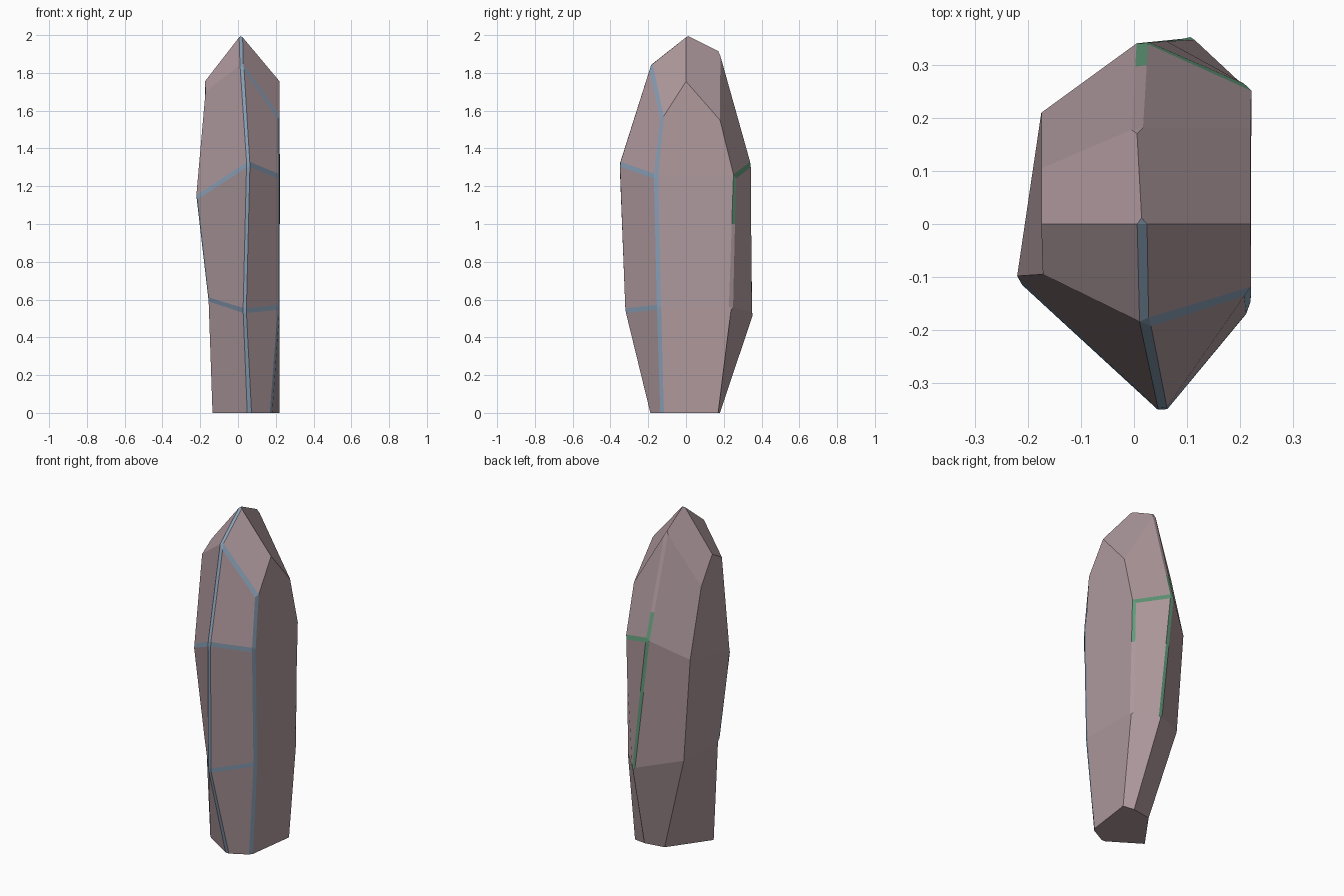
import bpy, bmesh
from mathutils import Vector

if "Cube" in bpy.data.objects:
    bpy.data.objects.remove(bpy.data.objects["Cube"])


def material(name, rgb):
    m = bpy.data.materials.new(name)
    m.diffuse_color = (*rgb, 1)
    m.use_nodes = True
    m.node_tree.nodes["Principled BSDF"].inputs["Base Color"].default_value = m.diffuse_color
    return m


mats = [material("dusty_pink_stone", (0.43, 0.32, 0.34)),
        material("pale_blue_edge", (0.25, 0.35, 0.47)),
        material("green_edge", (0.12, 0.32, 0.19))]

# Six ridges of the crystal, each from base to shoulder
ridges = {
    "F":  [(.06, -.195, 0), (.035, -.33, .54), (.055, -.36, 1.32), (.02, -.19, 1.85)],
    "RF": [(.18, -.13, 0), (.22, -.145, .56), (.22, -.16, 1.25), (.22, -.13, 1.56)],
    "RB": [(.22, .17, 0), (.22, .24, .56), (.22, .26, 1.25), (.22, .18, 1.55)],
    "B":  [(.15, .18, 0), (.105, .357, .53), (.015, .348, 1.32), (.005, .182, 1.91)],
    "LB": [(.03, .16, 0), (-.13, .207, .58), (-.175, .21, 1.20), (-.175, .105, 1.60)],
    "LF": [(-.135, -.07, 0), (-.16, -.09, .6), (-.222, -.107, 1.14), (-.172, -.095, 1.70)],
}
order = list(ridges)
bm = bmesh.new()
v = {k: [bm.verts.new(p) for p in pts] for k, pts in ridges.items()}
apex, left, right = (bm.verts.new(p) for p in
                     ((.015, 0, 2), (-.175, 0, 1.755), (.22, 0, 1.755)))

# Side facets
for a, b in zip(order, order[1:] + order[:1]):
    for i in range(3):
        bm.faces.new((v[a][i], v[b][i], v[b][i + 1], v[a][i + 1]))
# Base and pointed cap
bm.faces.new([v[k][0] for k in reversed(order)])
t = {k: v[k][3] for k in order}
for f in ((t["RF"], t["RB"], right), (t["LB"], t["LF"], left),
          (t["F"], t["RF"], right, apex), (right, t["RB"], t["B"], apex),
          (t["B"], t["LB"], left, apex), (left, t["LF"], t["F"], apex)):
    bm.faces.new(f)
bmesh.ops.recalc_face_normals(bm, faces=bm.faces[:])

# Worn coloured edges: narrow bevels along chosen ridges
pairs = [(v[k][i], v[k][i + 1]) for k in ("F", "RF") for i in range(3)]
pairs += [(t["F"], apex), (t["F"], t["RF"]), (v["LF"][1], v["LF"][2])]
pairs += [(v["F"][i], v[k][i]) for k in ("RF", "LF") for i in (1, 2)]
pairs += [(v["B"][1], v["B"][2]), (v["B"][2], v["B"][3]),
          (v["B"][2], v["RB"][2]), (v["RB"][1], v["RB"][2])]
edges = [e for e in (bm.edges.get(p) for p in pairs) if e]
bmesh.ops.bevel(bm, geom=edges, offset=0.013, offset_type='OFFSET', segments=1,
                profile=0.5, affect='EDGES', clamp_overlap=True, material=1)

# Cut the edge strips where the green fades out, then colour by position
for z in (1.0, 1.47):
    strips = [f for f in bm.faces if f.material_index == 1
              and f.calc_center_median().y > .15]
    geom = strips + list({e for f in strips for e in f.edges}) \
        + list({w for f in strips for w in f.verts})
    bmesh.ops.bisect_plane(bm, geom=geom, plane_co=Vector((0, 0, z)),
                           plane_no=Vector((0, 0, 1)))
for f in bm.faces:
    c = f.calc_center_median()
    if f.material_index == 1 and c.y > .15:
        green = c.z > 1.0 if c.x > .19 else c.z < 1.47
        f.material_index = 2 if green else 0

me = bpy.data.meshes.new("crystal_stone")
bm.to_mesh(me)
bm.free()
for m in mats:
    me.materials.append(m)
ob = bpy.data.objects.new("crystal_stone", me)
bpy.context.collection.objects.link(ob)
